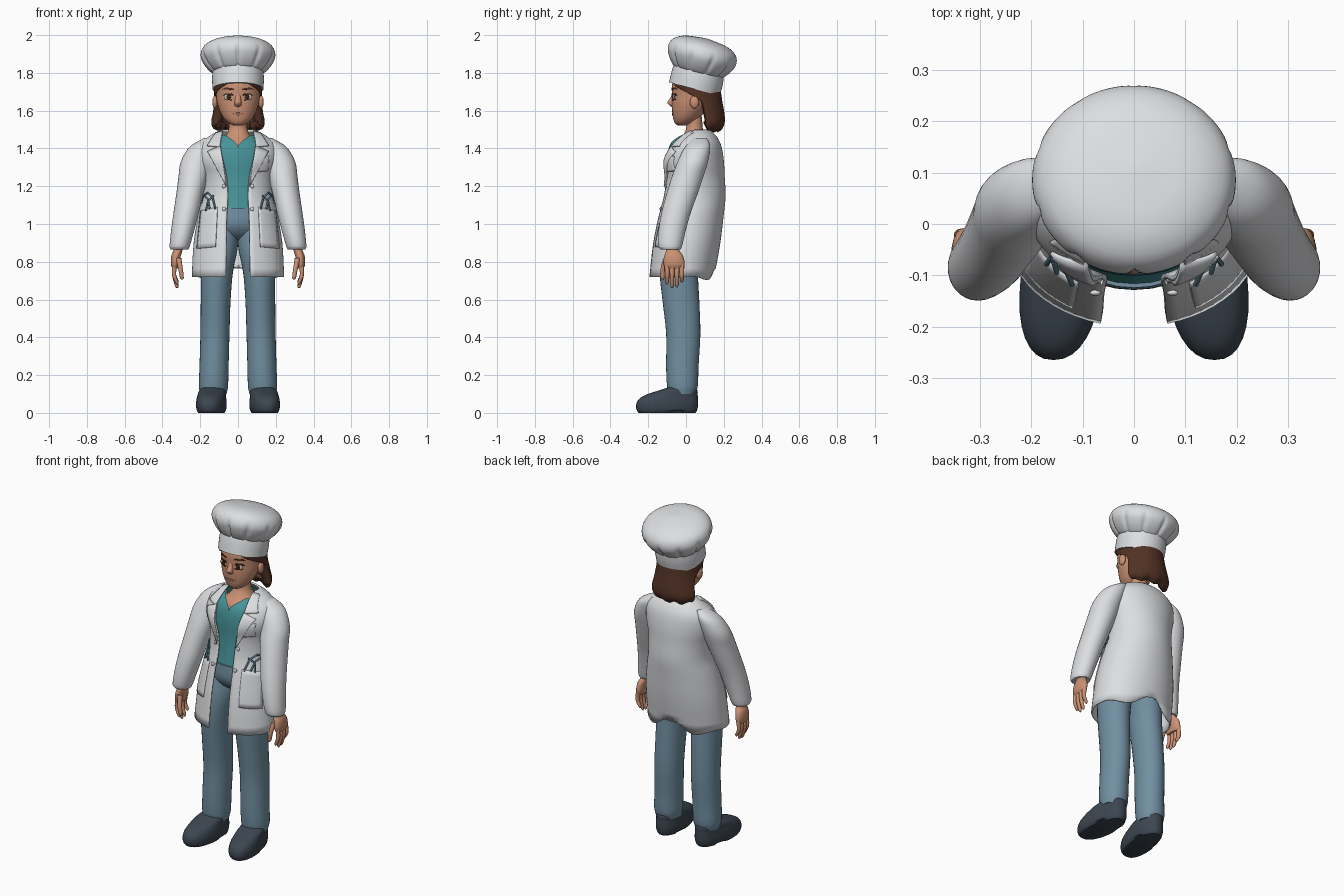
import bpy, math
from mathutils import Vector

if "Cube" in bpy.data.objects:
    bpy.data.objects.remove(bpy.data.objects["Cube"], do_unlink=True)


def material(name, *rgb):
    mat = bpy.data.materials.new(name)
    mat.use_nodes = True
    mat.diffuse_color = (*rgb, 1)
    mat.node_tree.nodes["Principled BSDF"].inputs["Base Color"].default_value = (*rgb, 1)
    return mat


WHITE = material("white cloth", .72, .73, .75)
SKIN = material("skin", .6, .285, .175)
HAIR = material("brown hair", .085, .032, .018)
TEAL = material("teal shirt", .065, .3, .325)
DENIM = material("blue trousers", .165, .275, .355)
SHOE = material("dark shoe", .045, .06, .08)
EYE = material("eye white", .65, .5, .42)
DARK = material("dark lash", .04, .018, .012)
LIP = material("lip", .48, .19, .13)
STEEL = material("blue steel", .1, .19, .25)


def finish(name, verts, faces, mat, mirror=False, thick=0):
    mesh = bpy.data.meshes.new(name)
    mesh.from_pydata(verts, [], faces)
    mesh.materials.append(mat)
    obj = bpy.data.objects.new(name, mesh)
    bpy.context.collection.objects.link(obj)
    bpy.ops.object.select_all(action="DESELECT")
    obj.select_set(True)
    bpy.context.view_layer.objects.active = obj
    bpy.ops.object.shade_smooth_by_angle(angle=math.radians(50))
    if thick:
        solid = obj.modifiers.new("thickness", "SOLIDIFY")
        solid.thickness, solid.offset = thick, -1
    if mirror:
        obj.modifiers.new("mirror", "MIRROR")
    return obj


def row_at(rows, z):
    """Smoothly interpolated section: half width, front y, back y, extra."""
    rows = sorted(rows)
    z = min(max(z, rows[0][0]), rows[-1][0])
    i = max(k for k in range(len(rows) - 1) if rows[k][0] <= z)
    a, b = rows[i], rows[i + 1]
    p, q = rows[max(i - 1, 0)], rows[min(i + 2, len(rows) - 1)]
    h = b[0] - a[0]
    t = (z - a[0]) / h
    out = []
    for k in range(1, len(a)):
        ma = (b[k] - p[k]) / (b[0] - p[0]) * h
        mb = (q[k] - a[k]) / (q[0] - a[0]) * h
        d = b[k] - a[k]
        out.append(a[k] + t * (ma + t * ((3 * d - 2 * ma - mb) + t * (ma + mb - 2 * d))))
    return out


def loft(name, mat, rows, kind="closed", n=32, steps=4, mirror=False, thick=0, power=1):
    """Stack of oval sections; open kinds leave a gap at the front."""
    rows = sorted(rows)
    levels = [a[0] + (b[0] - a[0]) * k / steps for a, b in zip(rows, rows[1:]) for k in range(steps)]
    levels.append(rows[-1][0])
    verts, faces = [], []
    closed = kind == "closed"
    for z in levels:
        w, yf, yb, *extra = row_at(rows, z)
        e = extra[0] if extra else 0
        cx, start = (e, 0) if closed else (0, math.radians(e))
        if kind == "slit":
            start = math.asin(min(max(e, 0) / w, 1))
        for j in range(n):
            t = start + (2 * math.pi - 2 * start) * j / (n if closed else n - 1)
            s, c = (math.copysign(abs(f) ** power, f) for f in (math.sin(t), math.cos(t)))
            verts.append((cx + w * s, (yf + yb) / 2 - (yb - yf) / 2 * c, z))
    for r in range(len(levels) - 1):
        for j in range(n if closed else n - 1):
            k = (j + 1) % n
            faces.append((r * n + j, r * n + k, r * n + n + k, r * n + n + j))
    if closed:
        faces.append(tuple(reversed(range(n))))
        faces.append(tuple(range(len(verts) - n, len(verts))))
    return finish(name, verts, faces, mat, mirror, thick)


def front_y(rows, x, z):
    w, yf, yb = row_at(rows, z)[:3]
    s = min(abs(x) / w, .98)
    return (yf + yb) / 2 - (yb - yf) / 2 * math.sqrt(1 - s * s)


def patch(name, mat, rows, corners, lift=.004, mirror=True, thick=.006, n=8):
    """Plate lying on a lofted front; corners: top in, top out, low out, low in."""
    a, b, c, d = (Vector(p) for p in corners)
    verts = []
    for v in range(n + 1):
        for u in range(n + 1):
            p = d.lerp(c, u / n).lerp(a.lerp(b, u / n), v / n)
            verts.append((p.x, front_y(rows, p.x, p.y) - lift, p.y))
    m = n + 1
    faces = [(v * m + u, v * m + u + 1, v * m + m + u + 1, v * m + m + u)
             for v in range(n) for u in range(n)]
    return finish(name, verts, faces, mat, mirror, thick)


def ball(name, mat, centre, size):
    x, y, z = centre
    a, b, c = size
    rows = []
    for k in range(7):
        t = math.pi * (k / 6 - .5)
        r = max(math.cos(t), .01)
        rows.append((z + c * math.sin(t), a * r, y - b * r, y + b * r, x))
    return loft(name, mat, rows, n=16, steps=2, mirror=True)


# Trousers and shoes
loft("trouser_legs", DENIM, [
    (.1, .07, -.09, .05, .13), (.14, .077, -.1, .062, .13), (.24, .077, -.105, .066, .127),
    (.42, .077, -.105, .076, .122), (.6, .079, -.125, .07, .118), (.75, .085, -.14, .065, .111),
    (.88, .093, -.132, .09, .094), (1, .088, -.11, .1, .09)], mirror=True)
loft("trouser_hips", DENIM, [
    (.915, .1, -.05, .07), (.945, .16, -.095, .12), (1, .18, -.126, .15), (1.085, .165, -.124, .15)])
shoe = loft("shoes", SHOE, [
    (0, .068, -.25, .05), (.012, .075, -.26, .058), (.04, .08, -.264, .064), (.07, .078, -.252, .064),
    (.095, .074, -.215, .062), (.12, .07, -.14, .06), (.14, .05, -.08, .04)], mirror=True, power=.85)
for v in shoe.data.vertices:
    x, y, z = v.co
    if z < .01 and -.09 < y < -.02:
        v.co.z += .012
    v.co.x = x * (1 - .12 * max(0, y + .1) / .16) + .13 - .1 * y * (y < 0)

# Shirt, chest and neck
SHIRT = [(1.07, .175, -.118, .17, 0), (1.15, .165, -.108, .18, 0), (1.25, .165, -.1, .17, 0),
         (1.34, .17, -.1, .16, 0), (1.42, .15, -.085, .15, .004), (1.47, .1, -.045, .13, .065)]
loft("shirt", TEAL, SHIRT, kind="slit")
loft("neck", SKIN, [(1.34, .13, -.07, .14), (1.42, .11, -.06, .13), (1.46, .07, -.025, .11),
                    (1.5, .05, 0, .09), (1.57, .046, 0, .085)])

# Long open coat with collar, lapels and pockets
COAT = [(.72, .245, -.2, .15, .065), (.9, .235, -.18, .182, .062), (1.05, .21, -.15, .2, .06),
        (1.15, .187, -.124, .21, .055), (1.25, .19, -.115, .205, .062), (1.34, .21, -.122, .2, .082),
        (1.42, .2, -.08, .185, .096), (1.47, .145, -.03, .157, .094), (1.5, .09, .005, .122, .085)]
coat = loft("coat", WHITE, COAT, kind="slit", n=56, thick=.01)
for v in coat.data.vertices:
    if v.co.z < .73 and v.co.y > 0:
        v.co.z += (.03 * math.cos(20 * v.co.x) + .012) * v.co.y / .12
patch("collar", WHITE, COAT, [(.084, 1.497), (.12, 1.485), (.165, 1.415), (.098, 1.41)], .01, thick=.01)
patch("lapels", WHITE, COAT, [(.094, 1.415), (.163, 1.385), (.09, 1.25), (.062, 1.2)], .01, thick=.01)
patch("hip_pockets", WHITE, COAT, [(.11, 1.09), (.2, 1.07), (.22, .87), (.12, .88)], .007, thick=.009)
patch("breast_pocket", WHITE, COAT, [(.105, 1.35), (.165, 1.36), (.16, 1.28), (.105, 1.275)],
      .007, mirror=False, thick=.009)
for z in (1.08, 1.2):
    ball("coat_buttons", WHITE, (.075, front_y(COAT, .075, z) - .004, z), (.011, .006, .011))

# Sleeves
loft("sleeves", WHITE, [
    (.865, .047, -.135, -.03, .31), (.88, .053, -.147, -.022, .309), (.95, .06, -.147, -.005, .296),
    (1.05, .067, -.132, .022, .276), (1.15, .071, -.106, .058, .257), (1.25, .077, -.075, .092, .238),
    (1.32, .08, -.048, .114, .226), (1.38, .073, -.022, .126, .205), (1.42, .056, .005, .127, .186),
    (1.455, .025, .04, .11, .155)], mirror=True)

# Hands
loft("palms", SKIN, [
    (.765, .015, -.108, -.02, .332), (.785, .022, -.118, -.008, .333), (.83, .025, -.115, -.015, .328),
    (.86, .024, -.105, -.035, .318), (.9, .024, -.105, -.05, .31)], n=20, mirror=True)
for k, tip in enumerate((.68, .66, .665, .69)):
    y = -.1 + .026 * k
    loft("fingers", SKIN, [
        (tip, .003, y - .003, y + .003, .322), (tip + .01, .009, y - .009, y + .009, .324),
        (.73, .011, y - .012, y + .012, .338), (.79, .012, y - .013, y + .013, .335)], n=12, mirror=True)
loft("thumbs", SKIN, [(.705, .004, -.129, -.12, .296), (.715, .01, -.135, -.112, .297),
                      (.76, .012, -.135, -.108, .304), (.82, .015, -.12, -.09, .315)], n=12, mirror=True)

# Instruments hooked in the hip pockets
for path in ([(.12, 1.08), (.135, 1.14), (.16, 1.165), (.185, 1.15), (.195, 1.11)],
             [(.15, 1.08), (.16, 1.13), (.175, 1.145)], [(.17, 1.07), (.16, 1.12), (.13, 1.15)]):
    curve = bpy.data.curves.new("instruments", "CURVE")
    curve.dimensions, curve.bevel_depth, curve.use_fill_caps = "3D", .005, True
    line = curve.splines.new("POLY")
    line.points.add(len(path) - 1)
    for point, (x, z) in zip(line.points, path):
        point.co = (x, front_y(COAT, x, z) - .009, z, 1)
    tool = bpy.data.objects.new("instruments", curve)
    curve.materials.append(STEEL)
    bpy.context.collection.objects.link(tool)
    bpy.ops.object.select_all(action="DESELECT")
    tool.select_set(True)
    bpy.context.view_layer.objects.active = tool
    bpy.ops.object.convert(target="MESH")
    bpy.context.object.modifiers.new("mirror", "MIRROR")

# Head and face
HEAD = [(1.522, .025, -.045, 0), (1.535, .052, -.06, .04), (1.57, .083, -.07, .08),
        (1.63, .108, -.075, .13), (1.68, .116, -.074, .15), (1.73, .118, -.075, .16), (1.81, .105, -.055, .15)]
loft("head", SKIN, HEAD)
loft("nose", SKIN, [(1.62, .008, -.076, -.05), (1.628, .019, -.087, -.05), (1.643, .018, -.098, -.05),
                    (1.665, .016, -.085, -.05), (1.69, .014, -.072, -.05)], n=20)
ball("ears", SKIN, (.122, .045, 1.645), (.014, .024, .034))
for name, mat, size, lift in (("eyes", EYE, (.025, .006, .017), 0), ("irises", DARK, (.013, .004, .013), .004)):
    ball(name, mat, (.05, front_y(HEAD, .05, 1.672) - lift, 1.672), size)
patch("lashes", DARK, HEAD, [(.034, 1.69), (.068, 1.691), (.08, 1.68), (.026, 1.681)], .006)
patch("lower_lashes", DARK, HEAD, [(.03, 1.66), (.072, 1.661), (.064, 1.656), (.036, 1.655)], .005)
patch("eyebrows", HAIR, HEAD, [(.025, 1.717), (.066, 1.723), (.084, 1.712), (.025, 1.71)], .003)
patch("lips", LIP, HEAD, [(0, 1.589), (.026, 1.588), (.034, 1.587), (0, 1.574)], .003)

# Shoulder-length hair, open around the face and ears
hair = loft("hair", HAIR, [
    (1.49, .12, -.01, .165, 114), (1.505, .138, -.02, .19, 107), (1.54, .146, -.03, .205, 104),
    (1.59, .137, -.05, .203, 104), (1.65, .13, -.07, .192, 100), (1.7, .127, -.082, .185, 66),
    (1.74, .126, -.087, .178, 34), (1.8, .115, -.065, .17, 15)], kind="angle", n=56, thick=.05)
for v in hair.data.vertices:
    wave = math.cos(9 * math.atan2(v.co.x, v.co.y - .06))
    v.co.z -= .006 * wave * max(0, (1.56 - v.co.z) / .07)

# Pleated hat, tipped back
band = loft("hat_band", WHITE, [(-.008, .135, -.132, .146), (.05, .137, -.134, .146), (.1, .134, -.132, .14)], n=48)
puff = loft("hat_crown", WHITE, [(r[0], r[1], -.95 * r[1], .95 * r[1]) for r in (
    (.078, .13), (.09, .148), (.125, .178), (.165, .197), (.205, .191), (.235, .162), (.256, .105), (.267, .01))],
    n=120)
for v in puff.data.vertices:
    pleat = 1 - abs(math.sin(5 * math.atan2(v.co.x, v.co.y)))
    depth = .1 * pleat ** 4 * min(1, max(0, (.2 - v.co.z) / .06))
    v.co.x *= 1 - depth
    v.co.y *= 1 - depth
for part in (band, puff):
    part.location = (0, .04, 1.724)
    part.rotation_euler.x = math.radians(-15)
